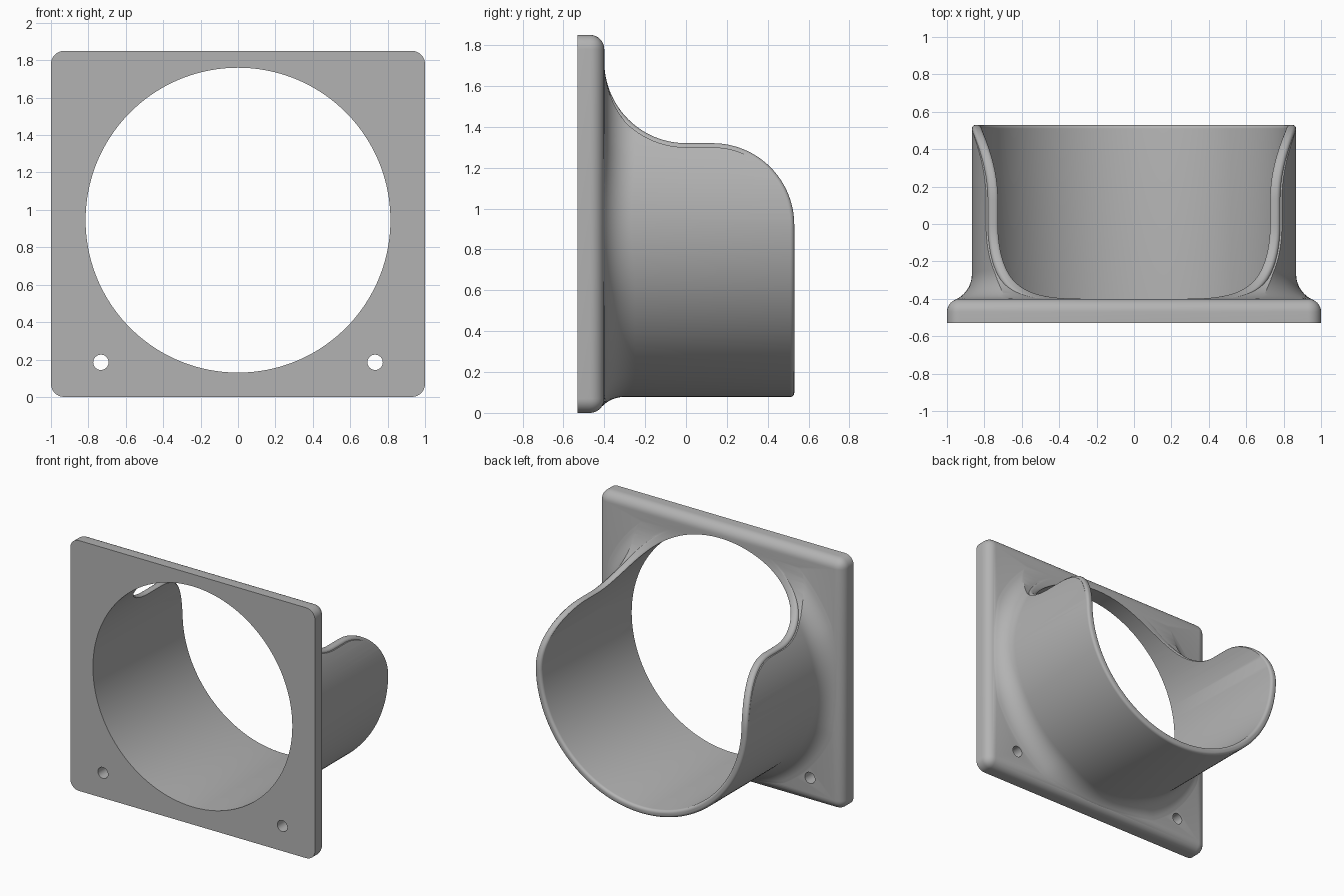
import bpy, bmesh
from math import sin, cos, pi, sqrt, radians
from mathutils import Vector

if "Cube" in bpy.data.objects:
    bpy.data.objects.remove(bpy.data.objects["Cube"])

AXIS_Z, R_IN, R_OUT = 0.945, 0.815, 0.867    # bore axis height and tube radii
FRONT, BACK, END = -0.53, -0.40, 0.53        # plate front, plate back, tube end
EDGE, FILLET, RIM = 0.07, 0.15, 0.02         # rounding radii
HALF_X, HEIGHT = 1.0, 1.85
SEG = 160

grey = bpy.data.materials.new("plain grey")
grey.use_nodes = True
grey.diffuse_color = (0.45, 0.45, 0.45, 1)
grey.node_tree.nodes["Principled BSDF"].inputs["Base Color"].default_value = (0.45, 0.45, 0.45, 1)


def finish(bm, name):
    bmesh.ops.recalc_face_normals(bm, faces=bm.faces)
    mesh = bpy.data.meshes.new(name)
    bm.to_mesh(mesh)
    bm.free()
    obj = bpy.data.objects.new(name, mesh)
    bpy.context.collection.objects.link(obj)
    mesh.materials.append(grey)
    return obj


def loft(loops, name):
    """Join closed loops of equal length into a capped solid."""
    bm = bmesh.new()
    rows = [[bm.verts.new(p) for p in loop] for loop in loops]
    n = len(rows[0])
    for a, b in zip(rows, rows[1:]):
        for i in range(n):
            j = (i + 1) % n
            bm.faces.new((a[i], a[j], b[j], b[i]))
    bm.faces.new(rows[0])
    bm.faces.new(rows[-1])
    return finish(bm, name)


def ring(r, y, x=0, z=AXIS_Z, n=SEG):
    return [(x + r * cos(2 * pi * i / n), y, z + r * sin(2 * pi * i / n)) for i in range(n)]


def boolean(target, tool, operation):
    mod = target.modifiers.new(operation, "BOOLEAN")
    mod.operation, mod.object, mod.solver = operation, tool, "EXACT"
    bpy.context.view_layer.objects.active = target
    bpy.ops.object.modifier_apply(modifier=mod.name)
    bpy.data.objects.remove(tool)


# Plate: rounded corners and rounded back edges, sharp front edges
bm = bmesh.new()
bmesh.ops.create_cube(bm, size=1)
for v in bm.verts:
    v.co = Vector((v.co.x * 2 * HALF_X, FRONT if v.co.y < 0 else BACK, (v.co.z + 0.5) * HEIGHT))
edges = [e for e in bm.edges if max(v.co.y for v in e.verts) > BACK - 0.01]
bmesh.ops.bevel(bm, geom=edges, offset=EDGE, segments=8, profile=0.5, affect="EDGES")
plate = finish(bm, "flanged_collar")

# Solid tube with a rolling-ball fillet that follows the rounded plate edge
columns = []
for i in range(SEG):
    a = 2 * pi * i / SEG
    radial = Vector((cos(a), 0, sin(a)))
    ball = Vector((0, 0, AXIS_Z)) + radial * (R_OUT + FILLET)
    near = Vector((max(EDGE - HALF_X, min(HALF_X - EDGE, ball.x)), 0,
                   max(EDGE, min(HEIGHT - EDGE, ball.z))))
    gap = (ball - near).length
    near.y = BACK - EDGE
    ball.y = near.y + sqrt((FILLET + EDGE) ** 2 - gap ** 2)
    down = (near - ball).normalized()
    col = [Vector((0, BACK - 0.1, AXIS_Z)) + radial * R_IN, ball + down * (FILLET + 0.004)]
    col += [ball + down.slerp(-radial, k / 12) * FILLET for k in range(1, 13)]
    for k in range(6):
        t = k * pi / 10
        col.append(Vector((0, END - RIM + RIM * sin(t), AXIS_Z)) + radial * (R_OUT - RIM + RIM * cos(t)))
    columns.append(col)
tube = loft([list(loop) for loop in zip(*columns)], "tube")

# Saddle cutter: side profile swept across, dipping at the wall to round the rim
STEP_R, STEP_Z = 0.4, 1.32
profile = []                                  # y, z and the direction into the material
for k in range(25):
    t = pi + k * pi / 48
    profile.append((STEP_R * cos(t), STEP_Z + STEP_R + STEP_R * sin(t), cos(t), sin(t)))
for k in range(25):
    t = pi / 2 - k * pi / 48
    profile.append((END - STEP_R + STEP_R * cos(t), STEP_Z - STEP_R + STEP_R * sin(t), -cos(t), -sin(t)))

WALL = R_OUT - R_IN
side = [(-0.25, RIM)]                         # place across the wall, depth of the dip
for k in range(7):
    d = RIM * (1 - cos(k * pi / 12))
    side.append((d / WALL, RIM * (1 - sin(k * pi / 12))))
side += [(1 - t, dip) for t, dip in reversed(side)]


def cutter_loop(sign, place, dip, far=False):
    pts = []
    for y, z, ny, nz in profile:
        dz = z - AXIS_Z
        xi, xo = sqrt(R_IN ** 2 - dz ** 2), sqrt(R_OUT ** 2 - dz ** 2)
        x = 1.3 if far else xi + (xo - xi) * place
        depth = dip * max(0, min(1, (y - BACK) / 0.12))
        pts.append((sign * x, y + ny * depth, z + nz * depth))
    x0, x1 = pts[0][0], pts[-1][0]
    return [(x0, BACK - 0.11, 2.1), (x0, BACK - 0.11, pts[0][2])] + pts + [(x1, 0.8, pts[-1][2]), (x1, 0.8, 2.1)]


half = [(p, d, False) for p, d in side] + [(0, RIM, True)]
loops = [cutter_loop(-1, *s) for s in reversed(half)] + [cutter_loop(1, *s) for s in half]
boolean(tube, loft(loops, "saddle_cutter"), "DIFFERENCE")
boolean(plate, tube, "UNION")

# Bore with a rounded mouth at the tube end
bore = [ring(R_IN, FRONT - 0.1)]
for k in range(6):
    t = k * pi / 10
    bore.append(ring(R_IN + RIM * (1 - cos(t)), END - RIM + RIM * sin(t)))
bore.append(ring(R_IN + RIM, END + 0.1))
boolean(plate, loft(bore, "bore_cutter"), "DIFFERENCE")

# Two screw holes in the lower corners
for s in (-1, 1):
    hole = [ring(0.041, y, s * 0.733, 0.185, 32) for y in (FRONT - 0.1, 0)]
    boolean(plate, loft(hole, "hole_cutter"), "DIFFERENCE")

bpy.ops.object.select_all(action="DESELECT")
plate.select_set(True)
bpy.context.view_layer.objects.active = plate
bpy.ops.object.shade_smooth_by_angle(angle=radians(30))
